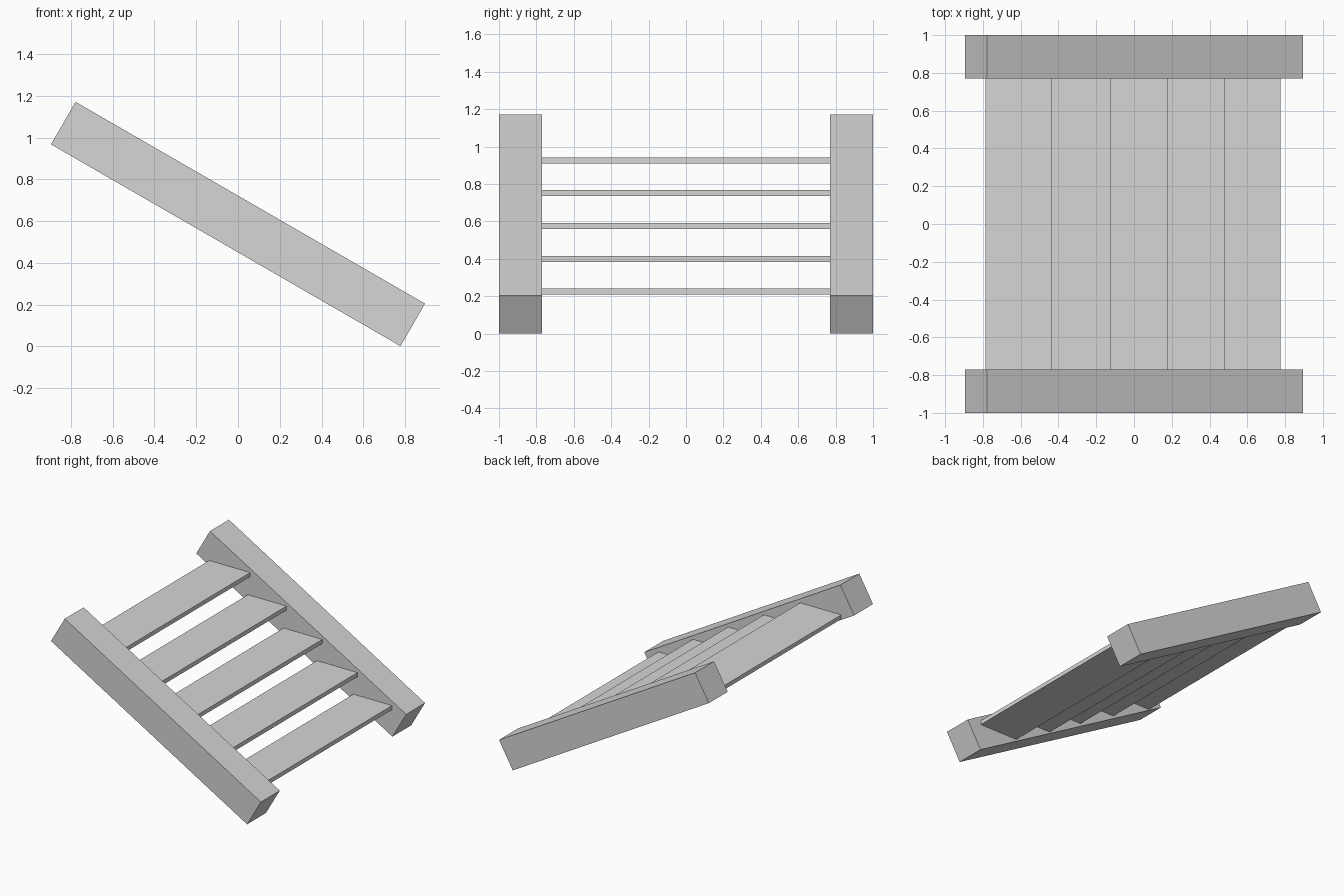
import bpy
from math import radians

cube = bpy.data.objects.get("Cube")
if cube:
    bpy.data.objects.remove(cube, do_unlink=True)

grey = bpy.data.materials.new("light_grey")
grey.use_nodes = True
grey.diffuse_color = (0.67, 0.67, 0.67, 1)
grey.node_tree.nodes["Principled BSDF"].inputs["Base Color"].default_value = (0.67, 0.67, 0.67, 1)


def box(name, size, location, tilt=0):
    """Flat-faced box, optionally tilted around the y axis."""
    bpy.ops.mesh.primitive_cube_add(size=1, location=location, rotation=(0, radians(tilt), 0))
    obj = bpy.context.object
    obj.name = name
    obj.scale = size
    obj.data.materials.append(grey)
    return obj


# Sloping side rails
for side, y in (("front", -0.885), ("back", 0.885)):
    box(side + "_rail", (1.932, 0.23, 0.235), (0, y, 0.586), tilt=30)

# Level treads: right edge and width of each, from the top down
treads = [(-0.435, 0.35), (-0.125, 0.33), (0.18, 0.33), (0.48, 0.345), (0.775, 0.33)]
for i, (edge, width) in enumerate(treads):
    box(f"tread_{i + 1}", (width, 1.56, 0.032), (edge - width / 2, 0, 0.926 - 0.1755 * i))
